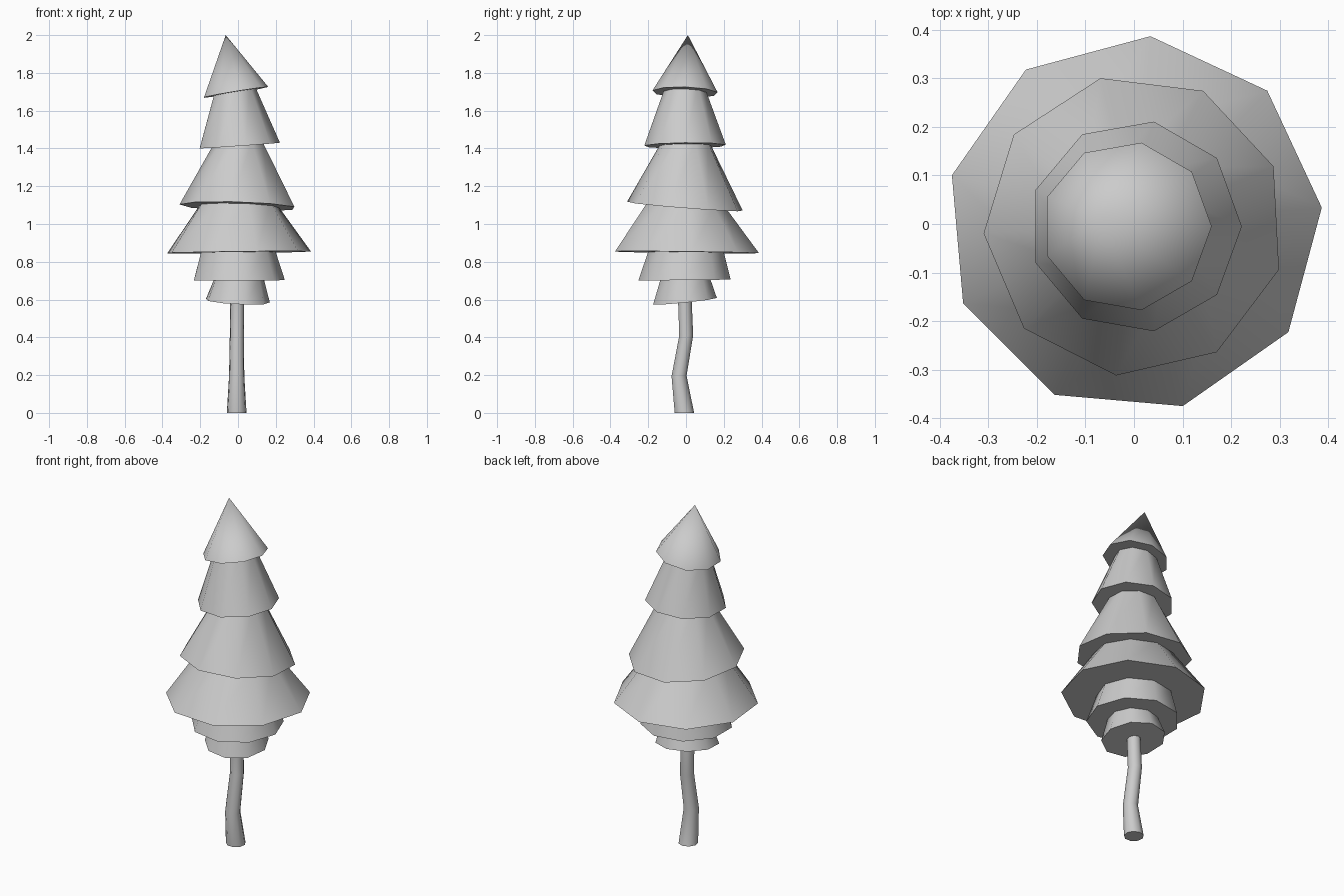
import bpy, bmesh
from math import cos, sin, radians

if "Cube" in bpy.data.objects:
    bpy.data.objects.remove(bpy.data.objects["Cube"])


def loft(name, sides, rings, phase=0):
    """Skin rings of (cx, cy, cz, radius, slope_x, slope_y); a zero radius gives a tip."""
    bm = bmesh.new()
    loops = []
    for cx, cy, cz, r, sx, sy in rings:
        if r == 0:
            loops.append([bm.verts.new((cx, cy, cz))])
            continue
        loop = []
        for i in range(sides):
            a = radians(phase + 360 * i / sides)
            dx, dy = r * cos(a), r * sin(a)
            loop.append(bm.verts.new((cx + dx, cy + dy, cz + sx * dx + sy * dy)))
        loops.append(loop)
    for lo, hi in zip(loops, loops[1:]):
        for i in range(sides):
            j = (i + 1) % sides
            if len(hi) == 1:
                bm.faces.new((lo[i], lo[j], hi[0]))
            else:
                bm.faces.new((lo[i], lo[j], hi[j], hi[i]))
    # closed ends
    bm.faces.new(loops[0][::-1])
    if len(loops[-1]) > 1:
        bm.faces.new(loops[-1])
    mesh = bpy.data.meshes.new(name)
    bm.to_mesh(mesh)
    bm.free()
    ob = bpy.data.objects.new(name, mesh)
    bpy.context.collection.objects.link(ob)
    bpy.ops.object.select_all(action='DESELECT')
    ob.select_set(True)
    bpy.context.view_layer.objects.active = ob
    bpy.ops.object.shade_smooth_by_angle(angle=radians(50))
    return ob


# crooked trunk
loft("trunk", 9, [
    (-0.007, -0.010, 0.00, 0.053, 0, 0),
    (-0.007, -0.038, 0.195, 0.041, 0, 0.03),
    (-0.006, 0.000, 0.41, 0.038, 0, 0.03),
    (-0.004, -0.008, 0.62, 0.037, 0, 0),
], phase=10)

# foliage tiers, top to bottom: phase, base ring, top ring
tiers = [
    (0, (-0.015, -0.005, 1.697, 0.175, 0.165, -0.03), (-0.065, 0.010, 2.0, 0, 0, 0)),
    (0, (0.003, -0.005, 1.415, 0.219, 0.07, 0.01), (-0.020, -0.005, 1.72, 0.107, 0.15, -0.03)),
    (23, (0.001, -0.003, 1.093, 0.311, -0.03, -0.078), (0.002, -0.002, 1.43, 0.132, 0.07, 0)),
    (5, (0.0, 0.0, 0.850, 0.388, 0.012, -0.012), (0.003, 0.0, 1.11, 0.205, -0.03, -0.078)),
    (0, (0.0, -0.008, 0.703, 0.248, 0, 0.01), (-0.004, 0.0, 0.86, 0.201, 0, 0)),
    (5, (-0.003, -0.008, 0.592, 0.172, -0.05, 0.1), (0.004, -0.005, 0.715, 0.132, 0, 0)),
]
for n, (phase, base, top) in enumerate(tiers, 1):
    loft(f"foliage_tier_{n}", 9, [base, top], phase)
